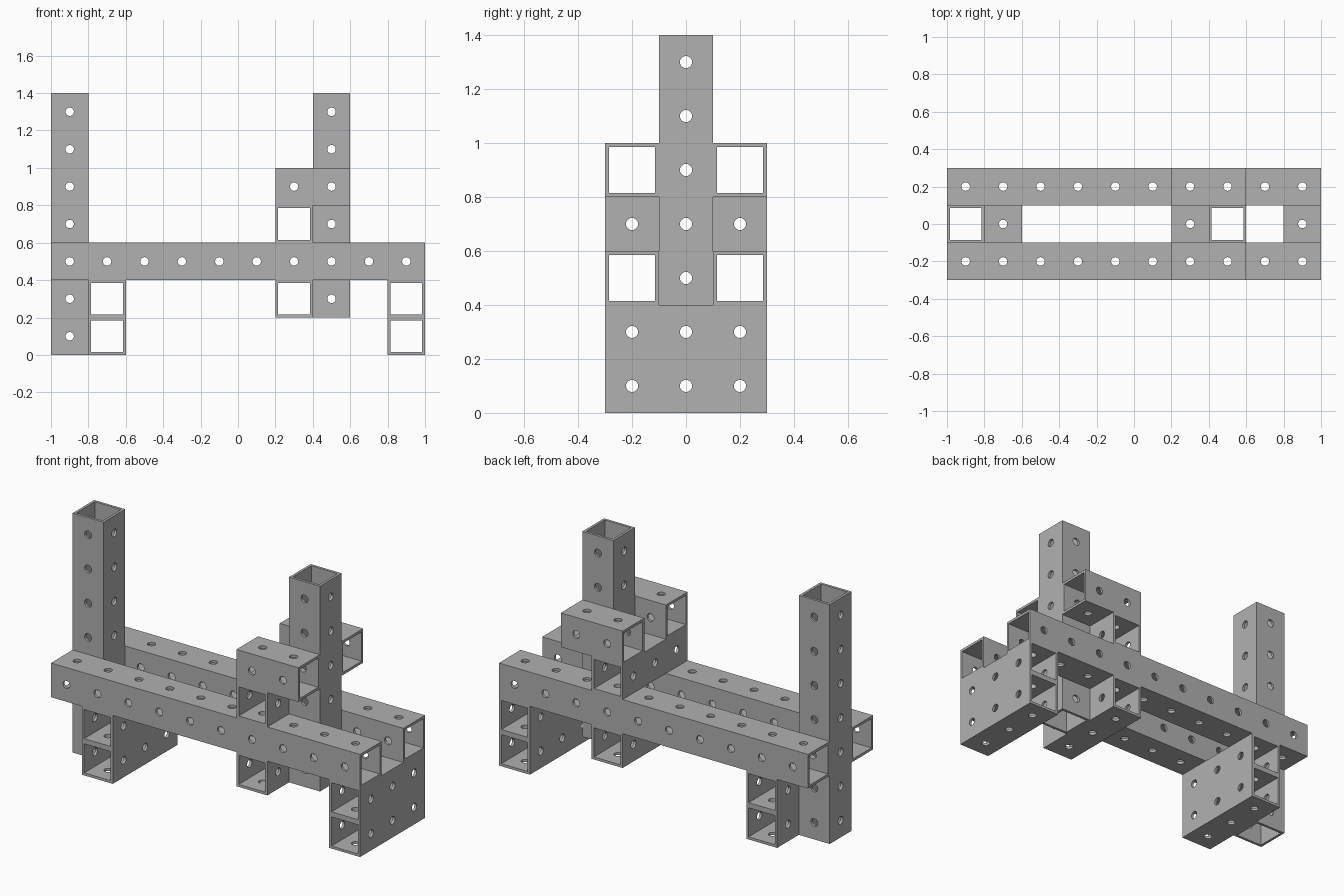
import bpy
import bmesh
from math import sin, cos, pi
from mathutils import Vector, Matrix

UNIT = 0.2        # tube width and hole spacing
HALF = UNIT / 2
WALL = 0.015
HOLE = 0.0225
SEGS = 24

cube = bpy.data.objects.get("Cube")
if cube:
    bpy.data.objects.remove(cube, do_unlink=True)

steel = bpy.data.materials.new("grey_steel")
steel.use_nodes = True
grey = (0.44, 0.44, 0.44, 1)
steel.diffuse_color = grey
steel.node_tree.nodes["Principled BSDF"].inputs["Base Color"].default_value = grey


def panel_points(bm, turn, depth, height):
    """Square outline and hole outline of one panel, at a depth from the axis."""
    square, hole = [], []
    for i in range(SEGS):
        c, s = cos(2 * pi * i / SEGS), sin(2 * pi * i / SEGS)
        m = max(abs(c), abs(s))
        square.append(bm.verts.new(turn @ Vector((depth, c / m * depth, height + s / m * HALF))))
        hole.append(bm.verts.new(turn @ Vector((depth, c * HOLE, height + s * HOLE))))
    return square, hole


def tube_mesh(cells):
    """Open square tube along z, centred, drilled through all four walls."""
    bm = bmesh.new()
    end = cells * HALF
    for side in range(4):
        turn = Matrix.Rotation(side * pi / 2, 3, "Z")
        for cell in range(cells):
            height = (cell + 0.5) * UNIT - end
            outer, rim = panel_points(bm, turn, HALF, height)
            inner, back = panel_points(bm, turn, HALF - WALL, height)
            for i in range(SEGS):
                j = (i + 1) % SEGS
                bm.faces.new((outer[i], outer[j], rim[j], rim[i]))
                bm.faces.new((inner[j], inner[i], back[i], back[j]))
                bm.faces.new((rim[i], rim[j], back[j], back[i]))
                # cut end of the wall
                za, zb = outer[i].co.z, outer[j].co.z
                if abs(za - zb) < 1e-5 and abs(abs(za) - end) < 1e-5:
                    bm.faces.new((outer[j], outer[i], inner[i], inner[j]))
    bmesh.ops.remove_doubles(bm, verts=bm.verts, dist=1e-4)
    bmesh.ops.recalc_face_normals(bm, faces=bm.faces)
    mesh = bpy.data.meshes.new(f"drilled_tube_{cells}")
    for face in bm.faces:
        face.smooth = True
    bm.to_mesh(mesh)
    bm.free()
    mesh.set_sharp_from_angle(angle=pi / 6)
    mesh.materials.append(steel)
    return mesh


meshes = {}
TURNS = {"x": (0, pi / 2, 0), "y": (pi / 2, 0, 0), "z": (0, 0, 0)}


def tube(name, axis, cells, centre):
    if cells not in meshes:
        meshes[cells] = tube_mesh(cells)
    obj = bpy.data.objects.new(name, meshes[cells])
    obj.location = centre
    obj.rotation_euler = TURNS[axis]
    bpy.context.collection.objects.link(obj)


# Upright posts
tube("tall_post", "z", 7, (-0.9, 0, 0.7))
tube("short_post", "z", 6, (0.5, 0, 0.8))

# Long rails and short clamping rails on both sides
for side, y in (("front", -0.2), ("back", 0.2)):
    tube(side + "_long_rail", "x", 10, (0, y, 0.5))
    tube(side + "_short_rail", "x", 2, (0.4, y, 0.9))

# Stacked cross tubes as feet
for place, x in (("right", -0.7), ("left", 0.9)):
    tube(place + "_lower_foot", "y", 3, (x, 0, 0.1))
    tube(place + "_upper_foot", "y", 3, (x, 0, 0.3))

# Cross tubes beside the short post
tube("lower_cross_tube", "y", 3, (0.3, 0, 0.3))
tube("upper_cross_tube", "y", 3, (0.3, 0, 0.7))
